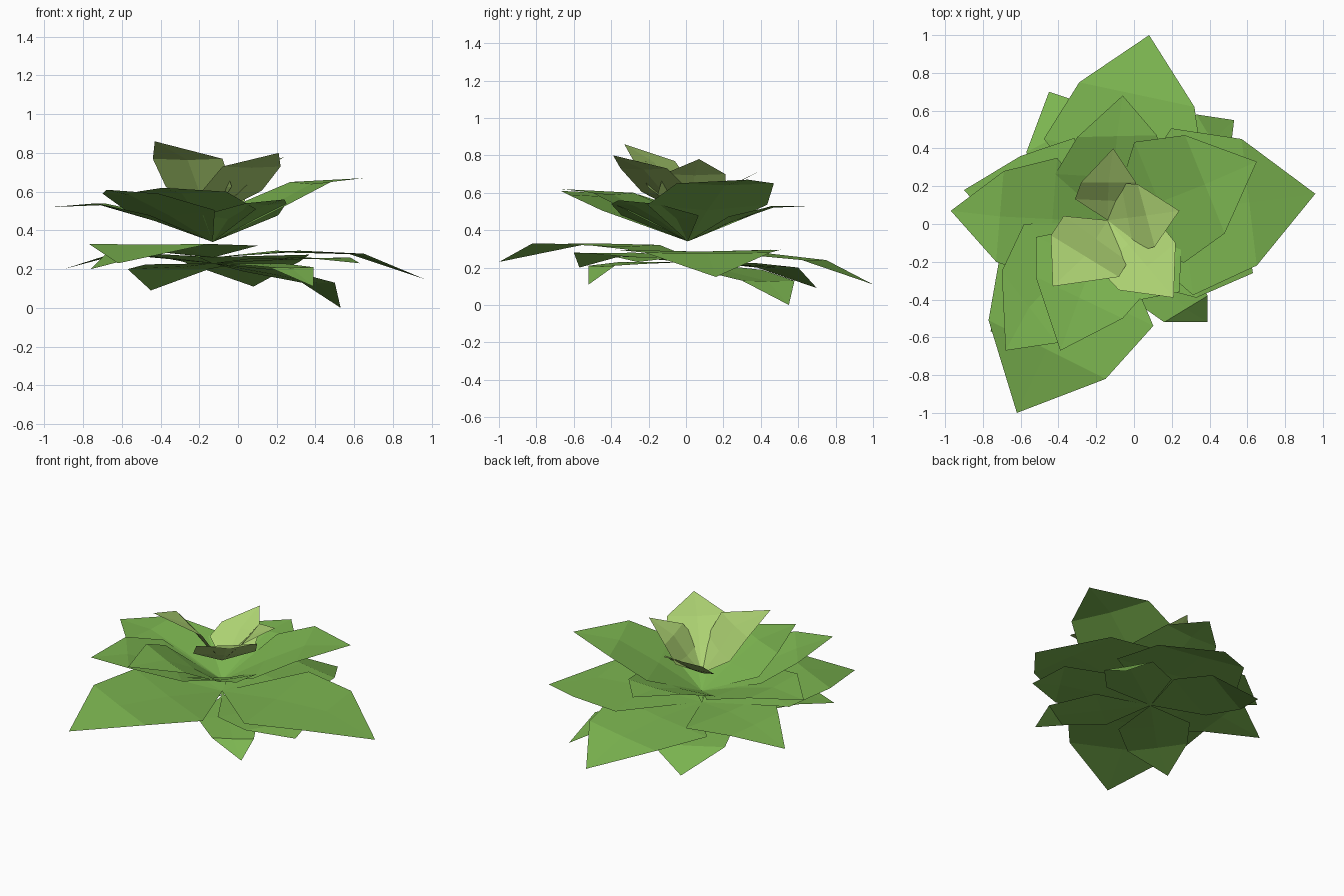
import bpy
import bmesh
from mathutils import Vector

cube = bpy.data.objects.get("Cube")
if cube:
    bpy.data.objects.remove(cube, do_unlink=True)


def make_material(name, colour):
    mat = bpy.data.materials.new(name)
    mat.use_nodes = True
    mat.diffuse_color = (*colour, 1)
    bsdf = next(n for n in mat.node_tree.nodes if n.type == "BSDF_PRINCIPLED")
    bsdf.inputs["Base Color"].default_value = (*colour, 1)
    bsdf.inputs["Roughness"].default_value = 0.9
    return mat


leaf_green = make_material("leaf_green", (0.2, 0.46, 0.08))
young_green = make_material("young_yellow_green", (0.42, 0.65, 0.17))


def make_leaf(name, root, tip, side_z, sides, flare, lift, fold, mat):
    """One folded leaf: root point, flared shoulders, two side corners, tip."""
    root, tip = Vector(root), Vector(tip)
    axis = Vector((tip.x - root.x, tip.y - root.y, 0)).normalized()
    bm = bmesh.new()
    root_v, tip_v = bm.verts.new(root), bm.verts.new(tip)
    corners, shoulders = [], []
    for x, y in sides:
        corner = Vector((x, y, side_z))
        reach = Vector((x - root.x, y - root.y, 0))
        outward = (reach - axis * reach.dot(axis)).normalized()
        shoulder = root.lerp(corner, 0.52) + outward * flare
        shoulder.z += lift
        corners.append(corner)
        shoulders.append(shoulder)

    # Midrib, slightly lower than the two edges, flatter towards the tip
    def rib(pair, depth):
        return bm.verts.new((pair[0] + pair[1]) / 2 - Vector((0, 0, depth)))

    rib_in, rib_out = rib(shoulders, fold), rib(corners, fold / 3)
    for corner, shoulder in zip(corners, shoulders):
        c, s = bm.verts.new(corner), bm.verts.new(shoulder)
        bm.faces.new((root_v, s, rib_in))
        bm.faces.new((rib_in, s, c, rib_out))
        bm.faces.new((rib_out, c, tip_v))
    bmesh.ops.recalc_face_normals(bm, faces=bm.faces)
    if sum(f.normal.z * f.calc_area() for f in bm.faces) < 0:
        bmesh.ops.reverse_faces(bm, faces=bm.faces)
    mesh = bpy.data.meshes.new(name)
    bm.to_mesh(mesh)
    bm.free()
    mesh.materials.append(mat)
    obj = bpy.data.objects.new(name, mesh)
    bpy.context.collection.objects.link(obj)


def make_ring(name, leaves, **style):
    for i, (tip, side_z, *sides) in enumerate(leaves, 1):
        make_leaf(f"{name}_{i}", tip=tip, side_z=side_z, sides=sides, **style)


# Drooping outer leaves: tip, height of the side corners, the two corners
make_ring("outer_leaf", [
    ((0.08, 1, 0.11), 0.24, (-0.29, 0.75), (0.32, 0.62)),
    ((-0.62, -1, 0.23), 0.33, (-0.77, -0.51), (-0.15, -0.82)),
    ((0.96, 0.16, 0.15), 0.28, (0.57, 0.45), (0.65, -0.22)),
    ((-0.9, 0.18, 0.2), 0.28, (-0.6, 0.36), (-0.65, -0.1)),
], root=(-0.13, 0.01, 0.26), flare=0.27, lift=0.025, fold=0.01,
    mat=leaf_green)

# Smaller drooping leaves between them
make_ring("lower_leaf", [
    ((-0.45, 0.7, 0.09), 0.2, (-0.57, 0.38), (-0.15, 0.6)),
    ((0.53, 0.55, 0), 0.13, (0.33, 0.58), (0.5, 0.3)),
    ((0.39, -0.52, 0.11), 0.21, (0.16, -0.52), (0.39, -0.38)),
    ((-0.76, -0.57, 0.2), 0.28, (-0.68, -0.28), (-0.45, -0.6)),
    ((0.63, -0.26, 0.23), 0.26, (0.33, -0.39), (0.58, 0)),
], root=(-0.13, 0.01, 0.23), flare=0.13, lift=0.01, fold=0.01,
    mat=leaf_green)

# Bowl of rising leaves
make_ring("middle_leaf", [
    ((-0.97, 0.07, 0.52), 0.54, (-0.69, 0.28), (-0.73, -0.2)),
    ((-0.68, -0.67, 0.61), 0.59, (-0.7, -0.25), (-0.41, -0.63)),
    ((-0.39, -0.67, 0.62), 0.6, (-0.52, -0.28), (-0.06, -0.5)),
    ((0.65, 0.33, 0.67), 0.65, (0.27, 0.47), (0.48, -0.05)),
    ((-0.06, 0.68, 0.53), 0.53, (-0.3, 0.46), (0.12, 0.47)),
    ((0.24, -0.36, 0.56), 0.54, (0.04, -0.4), (0.25, -0.15)),
], root=(-0.13, 0.01, 0.34), flare=0.2, lift=0.035, fold=0.03,
    mat=leaf_green)

# Young leaves at the heart
make_ring("heart_leaf", [
    ((0.21, -0.39, 0.8), 0.73, (-0.08, -0.35), (0.22, -0.1)),
    ((-0.43, -0.33, 0.86), 0.77, (-0.44, -0.06), (-0.08, -0.28)),
    ((0.24, 0.07, 0.78), 0.7, (0.02, 0.21), (0.11, -0.12)),
    ((-0.11, 0.4, 0.72), 0.63, (-0.28, 0.22), (0.01, 0.22)),
], root=(-0.14, 0.02, 0.47), flare=0.1, lift=0, fold=0.02,
    mat=young_green)
